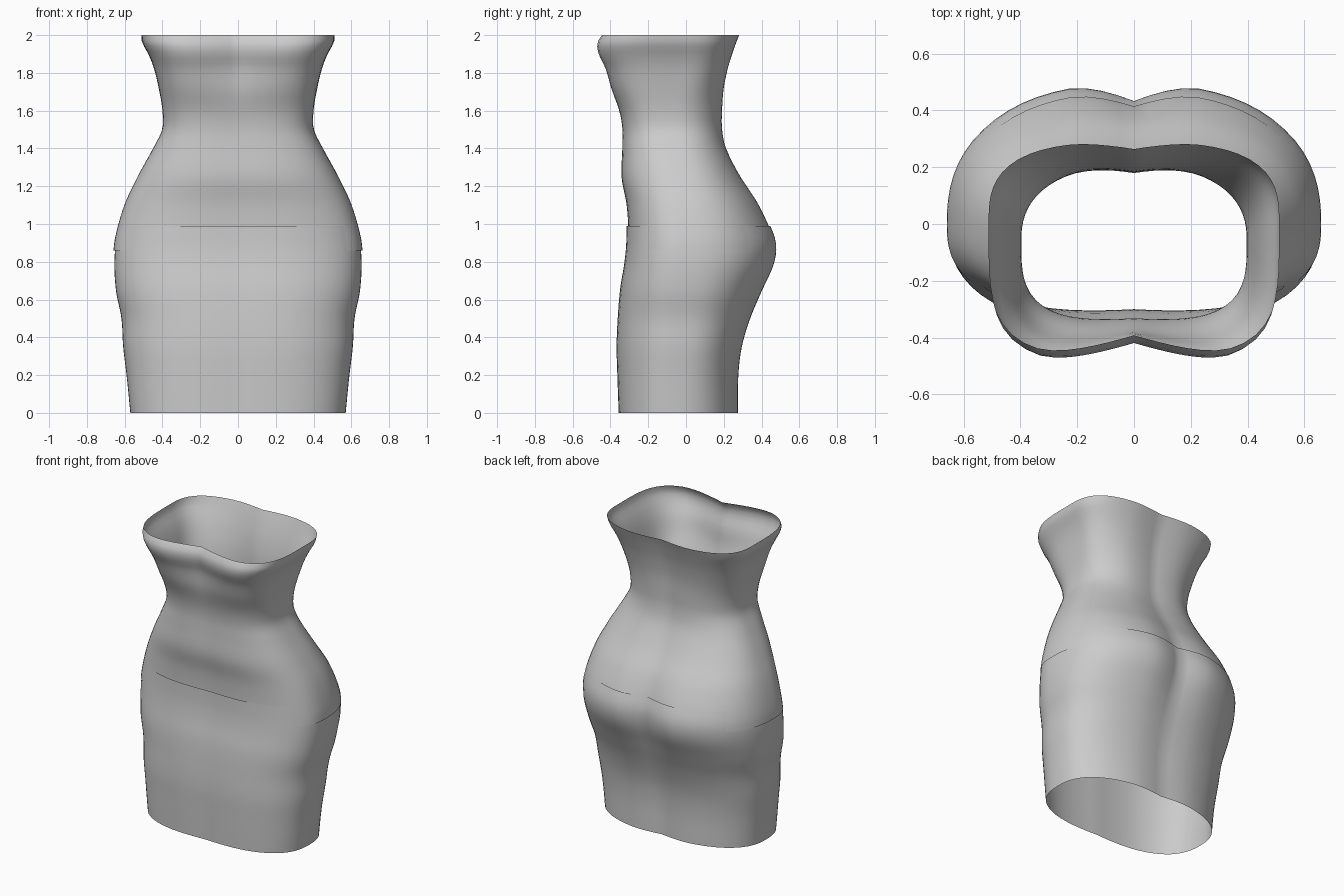
import bpy, bmesh, math

if "Cube" in bpy.data.objects:
    bpy.data.objects.remove(bpy.data.objects["Cube"])

# Body profile: height, half width, front y, back y
PROFILE = [
    (0.00, .570, -.365, .285),
    (0.20, .590, -.372, .287),
    (0.35, .608, -.376, .305),
    (0.50, .617, -.370, .350),
    (0.65, .647, -.357, .415),
    (0.80, .658, -.330, .480),
    (0.92, .648, -.318, .482),
    (1.10, .600, -.325, .400),
    (1.25, .532, -.350, .300),
    (1.40, .450, -.346, .225),
    (1.50, .402, -.345, .205),
    (1.60, .400, -.362, .205),
    (1.72, .420, -.412, .212),
    (1.83, .447, -.450, .232),
    (1.90, .475, -.483, .252),
    (1.96, .507, -.487, .272),
    (2.00, .512, -.462, .288),
]
SEGMENTS = 72


def ramp(z, lo, hi):
    t = min(1, max(0, (z - lo) / (hi - lo)))
    return t * t * (3 - 2 * t)


def bump(z, middle, width):
    return math.exp(-((z - middle) / width) ** 2)


def profile(z):
    """Smoothly interpolate half width, front and back at height z."""
    i = 0
    while i < len(PROFILE) - 2 and PROFILE[i + 1][0] < z:
        i += 1
    a, b = PROFILE[i], PROFILE[i + 1]
    p, n = PROFILE[max(i - 1, 0)], PROFILE[min(i + 2, len(PROFILE) - 1)]
    h = b[0] - a[0]
    t = (z - a[0]) / h
    s = t * t * (3 - 2 * t)
    out = []
    for k in (1, 2, 3):
        m0 = (b[k] - p[k]) / (b[0] - p[0]) * h
        m1 = (n[k] - a[k]) / (n[0] - a[0]) * h
        out.append((1 - s) * a[k] + s * b[k]
                   + t * (1 - t) ** 2 * m0 - t * t * (1 - t) * m1)
    return out


def ring(z, side, front_back):
    """Points around the body, offset separately at the sides and front/back."""
    w, front_y, back_y = profile(z)
    w += side
    # widest point, which sits further forward at the waist and the hem
    mid = -.06 * bump(z, 1.53, .25) - .04 * bump(z, 0, .4)
    front_square = 2.65 + 1.35 * ramp(z, 1.2, 1.96)
    back_square = 2.4 + .6 * ramp(z, 1.6, 2)
    chest_dent = .012 + .058 * ramp(z, 1.58, 1.92)
    back_dent = .024 + .037 * bump(z, .85, .22)
    pts = []
    for i in range(SEGMENTS):
        a = 2 * math.pi * i / SEGMENTS
        c, s = math.cos(a), math.sin(a)
        if s < 0:
            n, depth, dent, reach = front_square, mid - front_y, chest_dent, .34
        else:
            n, depth, dent, reach = back_square, back_y - mid, back_dent, .22
        r = (abs(c) ** n + abs(s) ** n) ** (-1 / n)
        x = w * r * c
        y = (depth + front_back) * r * s
        if abs(s) > .3:
            y -= math.copysign(dent * max(0, 1 - abs(x) / reach) ** 1.4, s)
        pts.append((x, mid + y, z))
    return pts


def shell(name, z0, z1, rows, side, front_back, mat):
    bm = bmesh.new()
    rings = []
    for j in range(rows + 1):
        z = z0 + (z1 - z0) * j / rows
        # offsets apply only around the overlapping seam
        f = max(0, 1 - abs(z - .92) / .3)
        rings.append([bm.verts.new(p) for p in ring(z, side * f, front_back * f)])
    for lo, hi in zip(rings, rings[1:]):
        for i in range(SEGMENTS):
            k = (i + 1) % SEGMENTS
            bm.faces.new((lo[i], lo[k], hi[k], hi[i])).smooth = True
    me = bpy.data.meshes.new(name)
    bm.to_mesh(me)
    bm.free()
    me.materials.append(mat)
    bpy.context.collection.objects.link(bpy.data.objects.new(name, me))


grey = bpy.data.materials.new("light_grey")
grey.diffuse_color = (.6, .6, .6, 1)
grey.use_nodes = True
grey.node_tree.nodes["Principled BSDF"].inputs["Base Color"].default_value = grey.diffuse_color

# Open torso above, open skirt below, overlapping at the hips
shell("torso", .86, 2.0, 38, .004, -.006, grey)
shell("skirt", 0.0, .99, 32, -.006, .006, grey)
